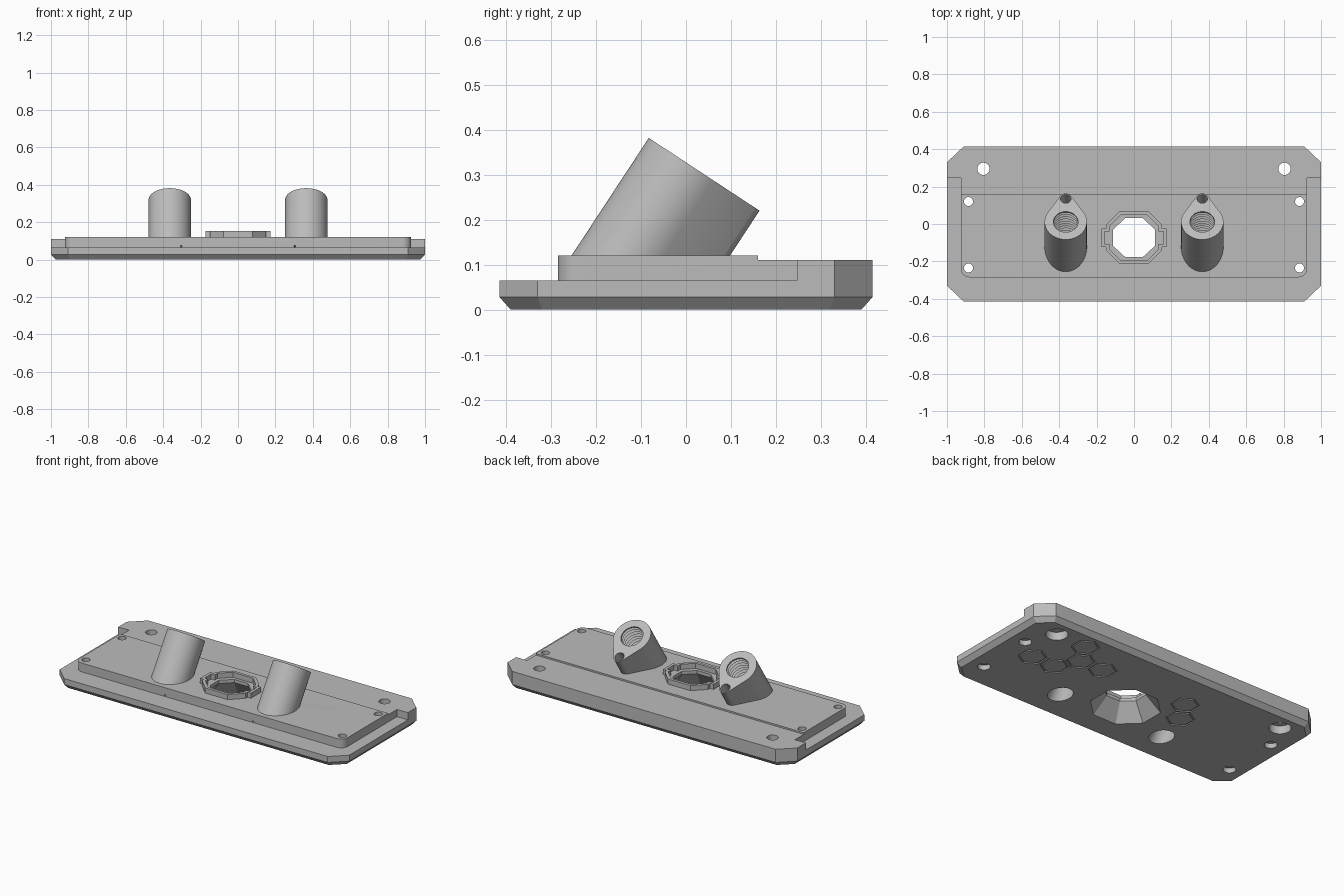
import bpy, bmesh
from math import sin, cos, pi, radians
from mathutils import Matrix, Vector

if "Cube" in bpy.data.objects:
    bpy.data.objects.remove(bpy.data.objects["Cube"])

gray = bpy.data.materials.new("plain_gray")
gray.use_nodes = True
gray.diffuse_color = (0.5, 0.5, 0.5, 1)
gray.node_tree.nodes["Principled BSDF"].inputs["Base Color"].default_value = (0.5, 0.5, 0.5, 1)


# --- helpers ---
def loft(name, loops, closed=False, matrix=Matrix()):
    """Skin successive (outline, height) loops; cap the ends unless closed."""
    bm = bmesh.new()
    rings = [[bm.verts.new(matrix @ Vector((x, y, z))) for x, y in outline]
             for outline, z in loops]
    n = len(rings[0])
    pairs = list(zip(rings, rings[1:]))
    if closed:
        pairs.append((rings[-1], rings[0]))
    else:
        bm.faces.new(rings[0])
        bm.faces.new(rings[-1])
    for a, b in pairs:
        for i in range(n):
            j = (i + 1) % n
            bm.faces.new((a[i], a[j], b[j], b[i]))
    bmesh.ops.recalc_face_normals(bm, faces=bm.faces)
    mesh = bpy.data.meshes.new(name)
    bm.to_mesh(mesh)
    bm.free()
    mesh.materials.append(gray)
    obj = bpy.data.objects.new(name, mesh)
    bpy.context.collection.objects.link(obj)
    return obj


def arc(r, start=0, end=360, n=32, cx=0, cy=0):
    steps = n if end - start == 360 else n - 1
    return [(cx + r * cos(radians(start + (end - start) * i / steps)),
             cy + r * sin(radians(start + (end - start) * i / steps))) for i in range(n)]


def mirror4(pts, cy=0):
    """Mirror the +x +y corner of an outline into all four quadrants."""
    right = [(x, -y) for x, y in reversed(pts)] + pts
    return [(x, y + cy) for x, y in right + [(-x, -y) for x, y in right]]


def box(x, y0, y1, z0, z1):
    rect = [(-x, y0), (x, y0), (x, y1), (-x, y1)]
    return loft("box", [(rect, z0), (rect, z1)])


def drill(r, a, b, n=24):
    a, b = Vector(a), Vector(b)
    turn = (b - a).to_track_quat("Z", "Y").to_matrix().to_4x4()
    return loft("drill", [(arc(r, n=n), 0), (arc(r, n=n), (b - a).length)],
                matrix=Matrix.Translation(a) @ turn)


def combine(obj, tools, operation):
    bpy.context.view_layer.objects.active = obj
    for tool in tools:
        mod = obj.modifiers.new("cut", "BOOLEAN")
        mod.operation, mod.solver, mod.object = operation, "EXACT", tool
        bpy.ops.object.modifier_apply(modifier=mod.name)


def discard(tools):
    for tool in tools:
        bpy.data.objects.remove(tool)


# --- base plate with chamfered corners and underside ---
rim = mirror4([(1, 0.33), (0.91, 0.415)])
foot = mirror4([(0.975, 0.32), (0.9, 0.39)])
plate = loft("mounting_plate", [(foot, 0), (rim, 0.028), (rim, 0.11)])

# lowered front and side ledge
step = box(1.2, -1, 0.247, 0.065, 0.3)
combine(plate, [step], "DIFFERENCE")

# raised deck with rounded front corners
deck_outline = (arc(0.045, 180, 270, 8, -0.88, -0.24)
                + arc(0.045, 270, 360, 8, 0.88, -0.24))
back = deck_outline + [(0.925, 0.3), (-0.925, 0.3)]
front = deck_outline + [(0.925, 0.16), (-0.925, 0.16)]
lower_deck = loft("lower_deck", [(back, 0.04), (back, 0.11)])
upper_deck = loft("upper_deck", [(front, 0.04), (front, 0.12)])
combine(plate, [lower_deck, upper_deck], "UNION")
discard([step, lower_deck, upper_deck])

# --- screw holes, counterbored from below ---
cuts = []
for s in (-1, 1):
    for x, y, r, wide, depth in ((0.885, 0.12, 0.024, 0.036, 0.03),
                                 (0.885, -0.235, 0.024, 0.036, 0.03),
                                 (0.805, 0.295, 0.033, 0.062, 0.05)):
        cuts.append(drill(r, (s * x, y, -0.1), (s * x, y, 0.3)))
        cuts.append(drill(wide, (s * x, y, -0.1), (s * x, y, depth)))

# --- flared octagonal window ---
def octagon(a, b, cy=-0.073):
    return mirror4([(a, b * 0.42), (a * 0.42, b)], cy)


cuts.append(loft("flare", [(octagon(0.205, 0.195), -0.02), (octagon(0.112, 0.104), 0.1),
                           (octagon(0.112, 0.104), 0.2)]))

# --- shallow hexagon grooves on the underside ---
for col, row in ((0, 2), (-0.5, 1), (-1.5, 1), (0, 0), (1, 0), (-5.25, 1), (-5.75, 0)):
    x, y = 0.59 + 0.158 * col, 0.02 + 0.134 * row
    outer, inner = (arc(r, 30, 390, 6, x, y) for r in (0.083, 0.072))
    cuts.append(loft("groove", [(outer, -0.01), (outer, 0.006),
                                (inner, 0.006), (inner, -0.01)], closed=True))

# --- raised collar with side ears around the window ---
outer = mirror4([(0.175, 0.05), (0.15, 0.05), (0.15, 0.068), (0.078, 0.14)], -0.073)
inner = mirror4([(0.157, 0.033), (0.132, 0.033), (0.132, 0.06), (0.07, 0.122)], -0.073)
collar = loft("window_collar", [(outer, 0.115), (outer, 0.152),
                                (inner, 0.152), (inner, 0.115)], closed=True)

# --- tilted threaded sockets ---
teardrop = arc(0.113, 148, 392, 40) + arc(0.035, 32, 148, 14, 0, 0.147)[1:-1]
thread = [(arc(0.079 if i % 2 else 0.066), 0.015 - 0.011 * i) for i in range(22)]
bore = [(arc(0.066), 0.05)] + thread[2:] + [(arc(0.066), -0.23), (arc(0.066), -0.5)]
below = box(2, -1, 1, -1, 0.115)
parts = [plate, collar]
for side, s in (("right", -1), ("left", 1)):
    frame = Matrix.Translation((s * 0.365, 0.0115, 0.32)) @ Matrix.Rotation(radians(-33.3), 4, "X")
    socket = loft(side + "_socket", [(teardrop, -0.5), (teardrop, 0)], matrix=frame)
    bend = frame @ Vector((0, 0.147, -0.15))
    tools = [loft("bore", bore, matrix=frame),
             drill(0.028, frame @ Vector((0, 0.147, 0.05)), bend),
             drill(0.024, bend, (s * 0.365, -0.15, 0.055))]
    combine(socket, [below] + tools, "DIFFERENCE")
    cuts += tools
    # pin hole in the deck's front edge
    cuts.append(drill(0.005, (s * 0.295, -0.32, 0.072), (s * 0.32, -0.22, 0.072), 8))
    parts.append(socket)

combine(plate, cuts, "DIFFERENCE")
discard(cuts + [below])

# --- smooth curved walls, keep edges sharp ---
bpy.ops.object.select_all(action="DESELECT")
for obj in parts:
    obj.select_set(True)
bpy.context.view_layer.objects.active = plate
bpy.ops.object.shade_smooth_by_angle(angle=radians(30))
